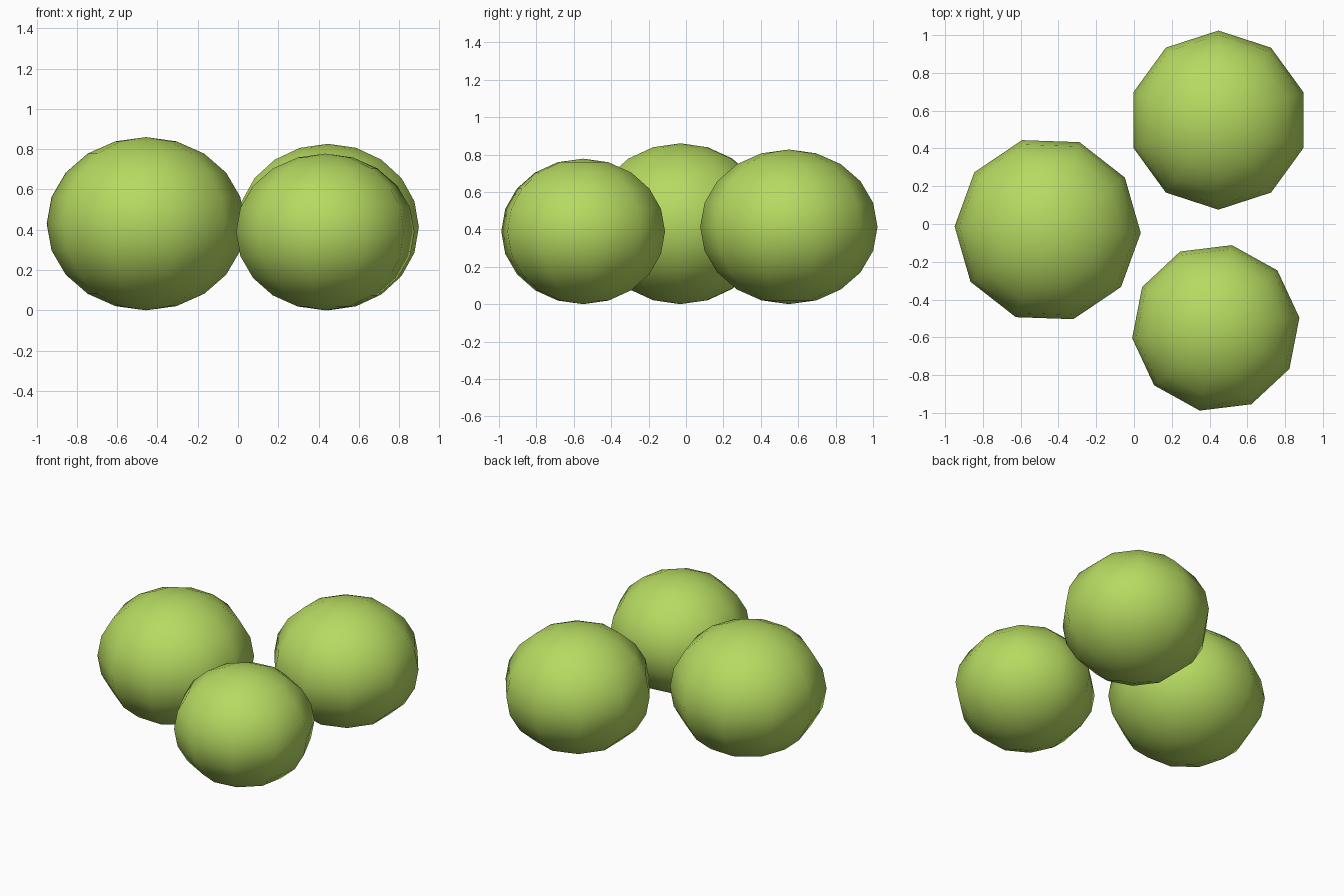
import bpy
from math import radians

default = bpy.data.objects.get("Cube")
if default:
    bpy.data.objects.remove(default, do_unlink=True)

# Leaf green, shared by all bushes
green = bpy.data.materials.new("leaf_green")
green.use_nodes = True
colour = (0.47, 0.70, 0.12, 1)
green.diffuse_color = colour
green.node_tree.nodes["Principled BSDF"].inputs["Base Color"].default_value = colour


def bush(name, x, y, radius, turn):
    """Slightly flattened ten-sided ball resting on the ground."""
    half_height = radius * 0.872
    bpy.ops.mesh.primitive_uv_sphere_add(
        segments=10, ring_count=10, radius=1,
        location=(x, y, half_height), rotation=(0, 0, radians(turn)))
    ball = bpy.context.object
    ball.name = name
    ball.scale = (radius, radius, half_height)
    bpy.ops.object.shade_smooth()
    ball.data.materials.append(green)


# Cluster of three bushes
bush("right_bush", -0.457, -0.03, 0.493, 16)
bush("back_bush", 0.447, 0.55, 0.474, 0)
bush("front_bush", 0.433, -0.55, 0.446, 25)
